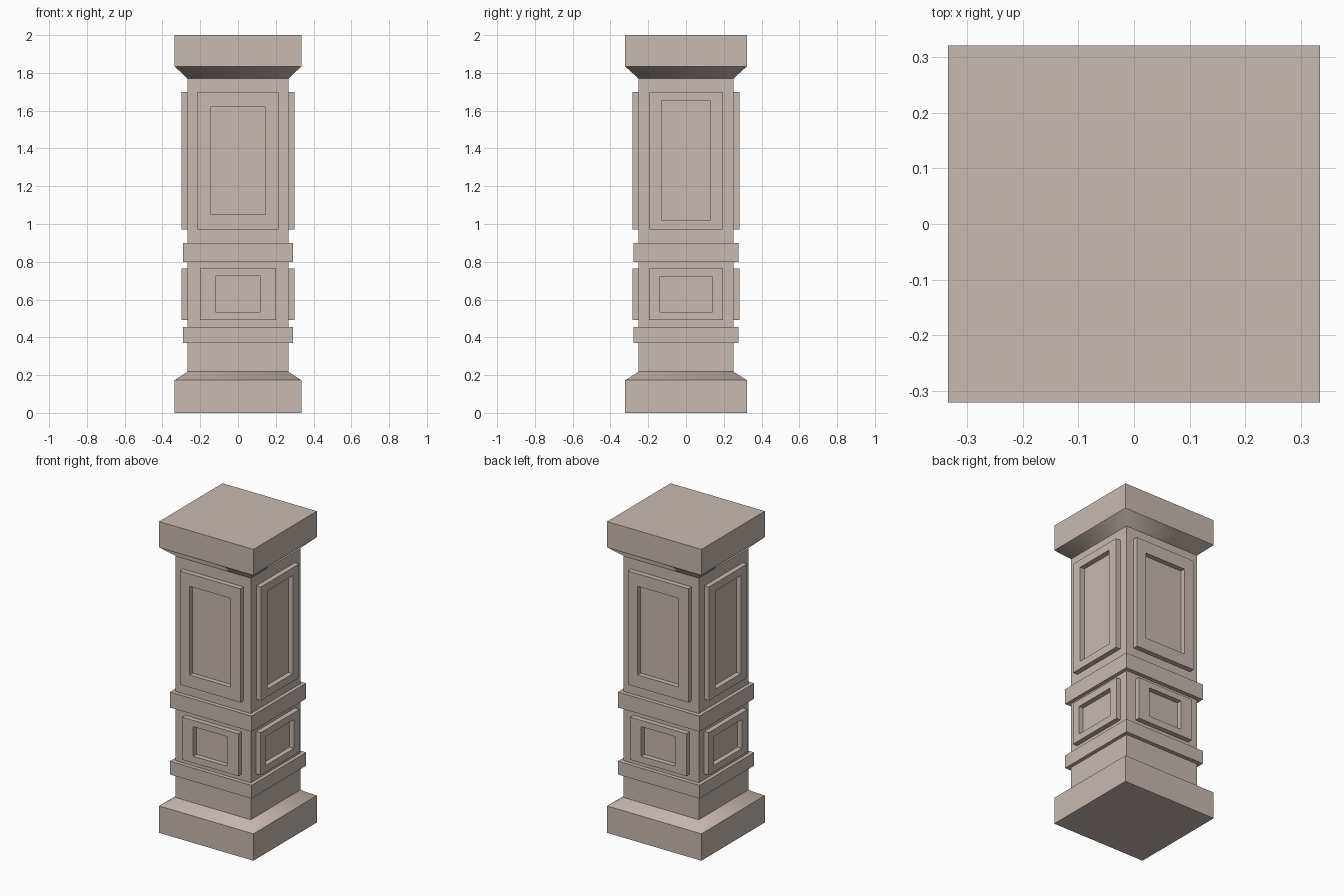
import bpy, bmesh
from mathutils import Vector

if "Cube" in bpy.data.objects:
    bpy.data.objects.remove(bpy.data.objects["Cube"])

stone = bpy.data.materials.new("warm_stone")
stone.diffuse_color = (0.58, 0.49, 0.445, 1)
stone.use_nodes = True
stone.node_tree.nodes["Principled BSDF"].inputs["Base Color"].default_value = stone.diffuse_color


def finish(name, bm, smooth=False):
    bmesh.ops.recalc_face_normals(bm, faces=bm.faces)
    me = bpy.data.meshes.new(name)
    bm.to_mesh(me)
    bm.free()
    for p in me.polygons:
        p.use_smooth = smooth
    me.materials.append(stone)
    ob = bpy.data.objects.new(name, me)
    bpy.context.collection.objects.link(ob)
    return ob


def box(name, hx, hy, z0, z1):
    bm = bmesh.new()
    bmesh.ops.create_cube(bm, size=1)
    for v in bm.verts:
        v.co = Vector((v.co.x * 2 * hx, v.co.y * 2 * hy,
                       (z0 + z1) / 2 + v.co.z * (z1 - z0)))
    return finish(name, bm)


def rect(hx, hy, z):
    return [(-hx, -hy, z), (hx, -hy, z), (hx, hy, z), (-hx, hy, z)]


def taper(name, low, high):
    # four sloped faces, softly shaded around the corners
    bm = bmesh.new()
    a = [bm.verts.new(p) for p in rect(*low)]
    b = [bm.verts.new(p) for p in rect(*high)]
    for i in range(4):
        j = (i + 1) % 4
        bm.faces.new((a[i], a[j], b[j], b[i]))
    bm.normal_update()
    for f in bm.faces:
        c = f.calc_center_median()
        if f.normal.x * c.x + f.normal.y * c.y < 0:
            f.normal_flip()
    me = bpy.data.meshes.new(name)
    bm.to_mesh(me)
    bm.free()
    for p in me.polygons:
        p.use_smooth = True
    me.materials.append(stone)
    ob = bpy.data.objects.new(name, me)
    bpy.context.collection.objects.link(ob)


def frame(name, axis, sign, inner_d, outer_d, outer, inner):
    # rectangular picture-frame moulding standing off one face of the shaft
    def loop(r, d):
        w, z0, z1 = r
        pts = [(-w, z0), (w, z0), (w, z1), (-w, z1)]
        return [bm.verts.new((sign * d, u, z) if axis == 'x' else (u, sign * d, z))
                for u, z in pts]
    bm = bmesh.new()
    rings = [loop(outer, inner_d), loop(outer, outer_d),
             loop(inner, outer_d), loop(inner, inner_d)]
    for k in range(4):
        a, b = rings[k], rings[(k + 1) % 4]
        for i in range(4):
            j = (i + 1) % 4
            bm.faces.new((a[i], a[j], b[j], b[i]))
    finish(name, bm)


BX, BY = 0.335, 0.322    # plinth and cap half sizes
SX, SY = 0.267, 0.251    # shaft half sizes

# Plinth, shaft and cap
box("plinth", BX, BY, 0, 0.173)
taper("plinth_slope", (BX, BY, 0.173), (SX, SY, 0.218))
box("shaft", SX, SY, 0.17, 1.84)
taper("cap_slope", (SX, SY, 1.77), (BX, BY, 1.834))
box("cap", BX, BY, 1.834, 2.0)

# Bands around the shaft
box("lower_band", 0.29, 0.277, 0.37, 0.455)
box("middle_band", 0.29, 0.277, 0.80, 0.90)

# Panel frames on all four sides
for s, fb, rl in ((-1, "front", "left"), (1, "back", "right")):
    frame(fb + "_upper_frame", 'y', s, SY, 0.283,
          (0.215, 0.97, 1.70), (0.146, 1.05, 1.62))
    frame(fb + "_lower_frame", 'y', s, SY, 0.283,
          (0.20, 0.492, 0.765), (0.12, 0.535, 0.725))
    frame(rl + "_upper_frame", 'x', s, SX, 0.299,
          (0.194, 0.97, 1.70), (0.13, 1.02, 1.65))
    frame(rl + "_lower_frame", 'x', s, SX, 0.299,
          (0.197, 0.492, 0.765), (0.141, 0.535, 0.72))
